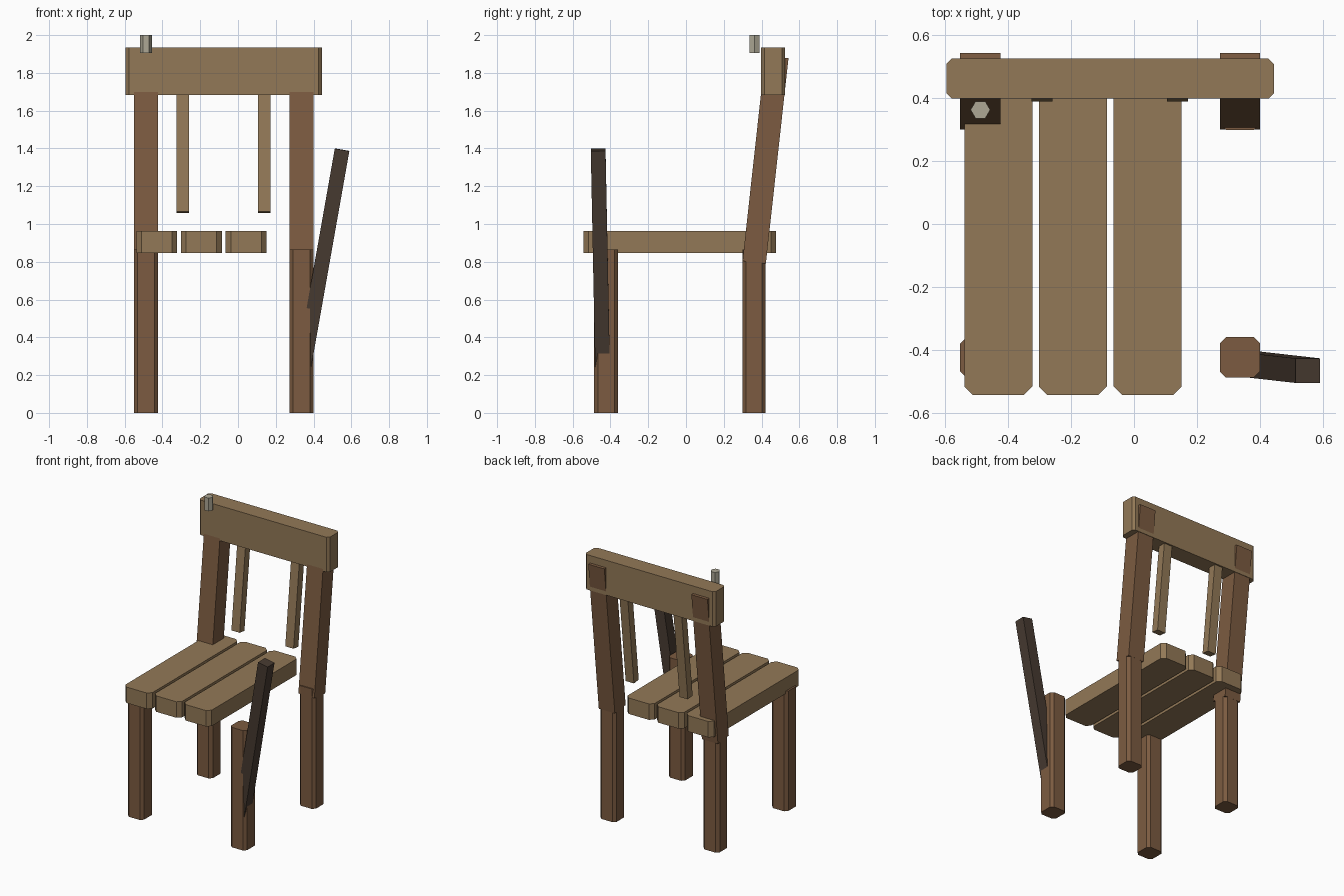
import bpy, bmesh
from mathutils import Vector, Matrix

if "Cube" in bpy.data.objects:
    bpy.data.objects.remove(bpy.data.objects["Cube"])


def material(name, rgb):
    m = bpy.data.materials.new(name)
    m.diffuse_color = (*rgb, 1)
    m.use_nodes = True
    m.node_tree.nodes["Principled BSDF"].inputs["Base Color"].default_value = m.diffuse_color
    return m


TAN = material("light_wood", (0.29, 0.19, 0.095))
BROWN = material("brown_wood", (0.20, 0.105, 0.052))
DARK = material("dark_wood", (0.062, 0.042, 0.030))
METAL = material("metal", (0.42, 0.39, 0.30))


def finish(name, bm, mat):
    bmesh.ops.recalc_face_normals(bm, faces=bm.faces)
    mesh = bpy.data.meshes.new(name)
    bm.to_mesh(mesh)
    bm.free()
    mesh.materials.append(mat)
    obj = bpy.data.objects.new(name, mesh)
    bpy.context.collection.objects.link(obj)
    return obj


def block(name, x, y, z, mat, chamfer=0.0):
    """Box from (min, max) ranges with chamfered upright edges."""
    bm = bmesh.new()
    lo, hi = Vector((x[0], y[0], z[0])), Vector((x[1], y[1], z[1]))
    bmesh.ops.create_cube(bm, size=1, matrix=Matrix.Translation((lo + hi) / 2)
                          @ Matrix.Diagonal((*(hi - lo), 1)))
    if chamfer:
        upright = [e for e in bm.edges
                   if abs(e.verts[0].co.z - e.verts[1].co.z) > 1e-4]
        bmesh.ops.bevel(bm, geom=upright, offset=chamfer, segments=1,
                        affect='EDGES')
    return finish(name, bm, mat)


def beam(name, start, end, width, depth, mat):
    """Square-ended beam between two points, width along x, depth along y."""
    start, end = Vector(start), Vector(end)
    up = (end - start).normalized()
    side = Vector((0, 1, 0)).cross(up).normalized()
    fwd = up.cross(side)
    rot = Matrix((side, fwd, up)).transposed().to_4x4()
    bm = bmesh.new()
    bmesh.ops.create_cube(bm, size=1, matrix=Matrix.Translation((start + end) / 2) @ rot
                          @ Matrix.Diagonal((width, depth, (end - start).length, 1)))
    return finish(name, bm, mat)


# Legs and leaning back posts
for side, cx in (("left", -0.487), ("right", 0.336)):
    x = (cx - 0.064, cx + 0.064)
    block(f"front_leg_{side}", x, (-0.487, -0.359), (0, 0.865), BROWN, 0.02)
    block(f"back_leg_{side}", x, (0.298, 0.422), (0, 0.865), BROWN, 0.02)
    beam(f"back_post_{side}", (cx, 0.361, 0.797), (cx, 0.481, 1.885),
         0.128, 0.124, BROWN)

# Seat planks, with one missing on the right
for i in range(3):
    x0 = -0.538 + 0.2365 * i
    block(f"seat_plank_{i + 1}", (x0, x0 + 0.216), (-0.542, 0.477),
          (0.847, 0.962), TAN, 0.027)

# Top rail and the two broken back slats hanging from it
block("top_rail", (-0.595, 0.444), (0.398, 0.524), (1.682, 1.934), TAN, 0.017)
for i, cx in enumerate((-0.292, 0.138)):
    beam(f"back_slat_{i + 1}", (cx, 0.416, 1.062), (cx, 0.489, 1.72),
         0.066, 0.055, TAN)

# Loose dark stick leaning out of the front right leg
beam("loose_stick", (0.349, -0.442, 0.25), (0.551, -0.465, 1.393),
     0.078, 0.078, DARK)

# Hexagonal bolt above the left post
bm = bmesh.new()
bmesh.ops.create_cone(bm, cap_ends=True, segments=6, radius1=0.031, radius2=0.031,
                      depth=0.095, matrix=Matrix.Translation((-0.487, 0.362, 1.9525))
                      @ Matrix.Rotation(1.5707963, 4, 'Z'))
finish("bolt", bm, METAL)
